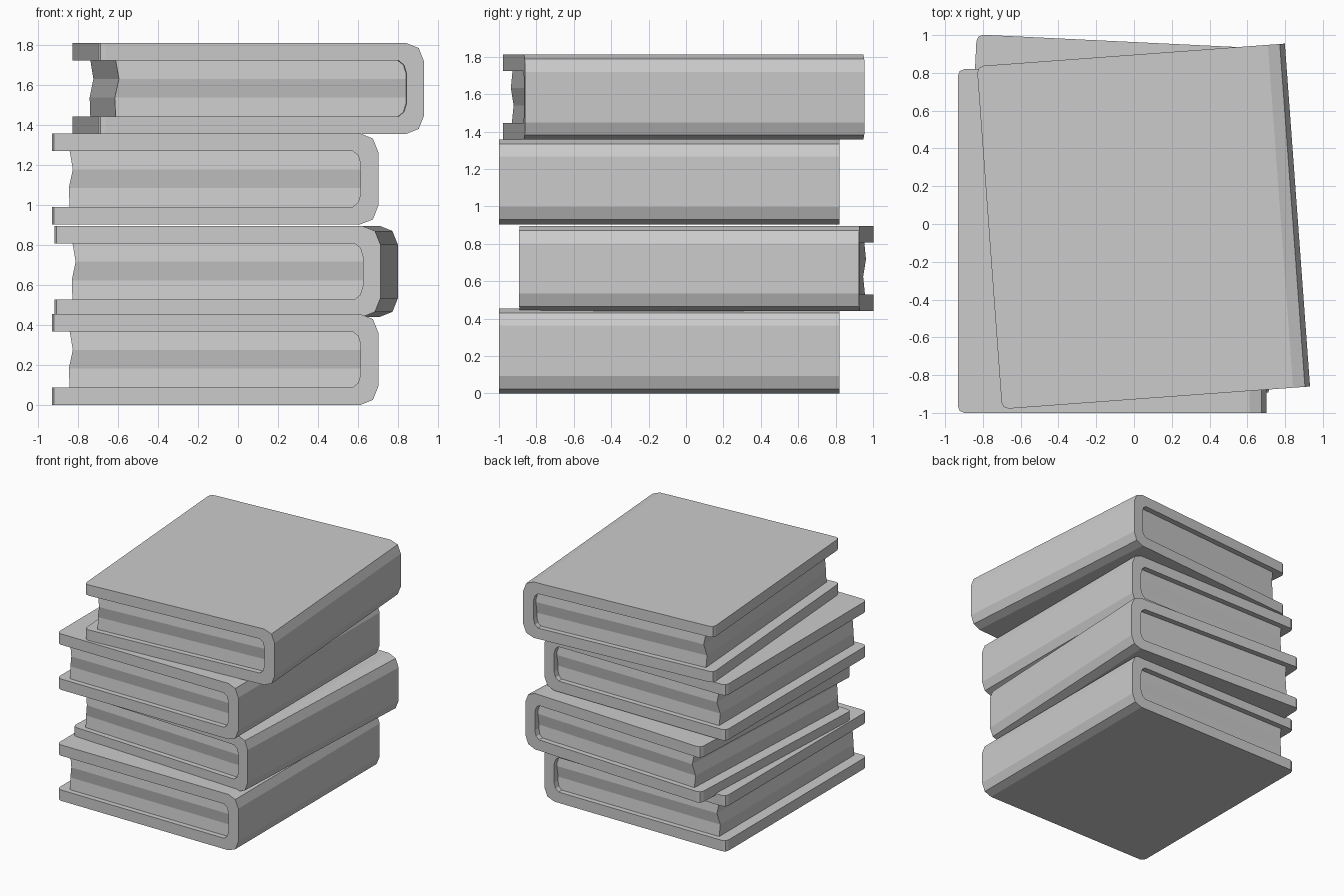
import bpy, bmesh, math

if "Cube" in bpy.data.objects:
    bpy.data.objects.remove(bpy.data.objects["Cube"])

HX, HY, H = 0.8175, 0.91, 0.455   # half width, half depth, thickness of a book
T = 0.088                         # cover board thickness


def finish(bm, name, loc, angle):
    bmesh.ops.recalc_face_normals(bm, faces=bm.faces)
    mesh = bpy.data.meshes.new(name)
    bm.to_mesh(mesh)
    bm.free()
    obj = bpy.data.objects.new(name, mesh)
    bpy.context.collection.objects.link(obj)
    obj.location = loc
    obj.rotation_euler.z = math.radians(angle)
    return obj


def cover(name, loc, angle):
    # C-shaped profile: lower half, then mirrored in z for the upper half
    outer = [(-HX, 0), (HX - 0.09, 0), (HX - 0.027, 0.025), (HX, 0.093)]
    inner = [(HX - T, T + 0.065), (HX - T - 0.013, T + 0.022),
             (HX - T - 0.04, T), (-HX, T)]
    flip = lambda pts: [(x, H - z) for x, z in reversed(pts)]
    profile = outer + flip(outer) + flip(inner) + inner
    bm = bmesh.new()
    face = bm.faces.new([bm.verts.new((x, -HY, z)) for x, z in profile])
    ext = bmesh.ops.extrude_face_region(bm, geom=[face])
    new = [v for v in ext["geom"] if isinstance(v, bmesh.types.BMVert)]
    bmesh.ops.translate(bm, vec=(0, 2 * HY, 0), verts=new)
    # rounded corners on the free edges of the boards
    corners = [e for e in bm.edges
               if all(abs(v.co.x + HX) < 1e-4 for v in e.verts)
               and abs(e.verts[0].co.y - e.verts[1].co.y) < 1e-4
               and abs(e.verts[0].co.z - e.verts[1].co.z) < T + 0.01]
    bmesh.ops.bevel(bm, geom=corners, offset=0.035, segments=2, profile=0.5,
                    affect='EDGES')
    return finish(bm, name, loc, angle)


def pages(name, loc, angle):
    # stacked rings: height, fore edge x, half depth -> uneven page edges
    levels = [(T - 0.002, -0.728, 0.868), (0.183, -0.732, 0.858),
              (0.276, -0.712, 0.874), (H - T + 0.002, -0.728, 0.864)]
    bm = bmesh.new()
    rings = [[bm.verts.new(p) for p in ((x, -y, z), (HX - 0.05, -y, z),
                                        (HX - 0.05, y, z), (x, y, z))]
             for z, x, y in levels]
    for a, b in zip(rings, rings[1:]):
        for i in range(4):
            j = (i + 1) % 4
            bm.faces.new((a[i], a[j], b[j], b[i]))
    bm.faces.new(rings[0])
    bm.faces.new(rings[-1])
    return finish(bm, name, loc, angle)


# four stacked books: position and twist
books = [((-0.115, -0.09, 0.0), 0), ((-0.06, 0.055, 0.441), -2.75),
         ((-0.115, -0.09, 0.904), 0), ((0.05, -0.0125, 1.357), 4.2)]
for n, (loc, angle) in enumerate(books, 1):
    cover(f"book_cover_{n}", loc, angle)
    pages(f"book_pages_{n}", loc, angle)
